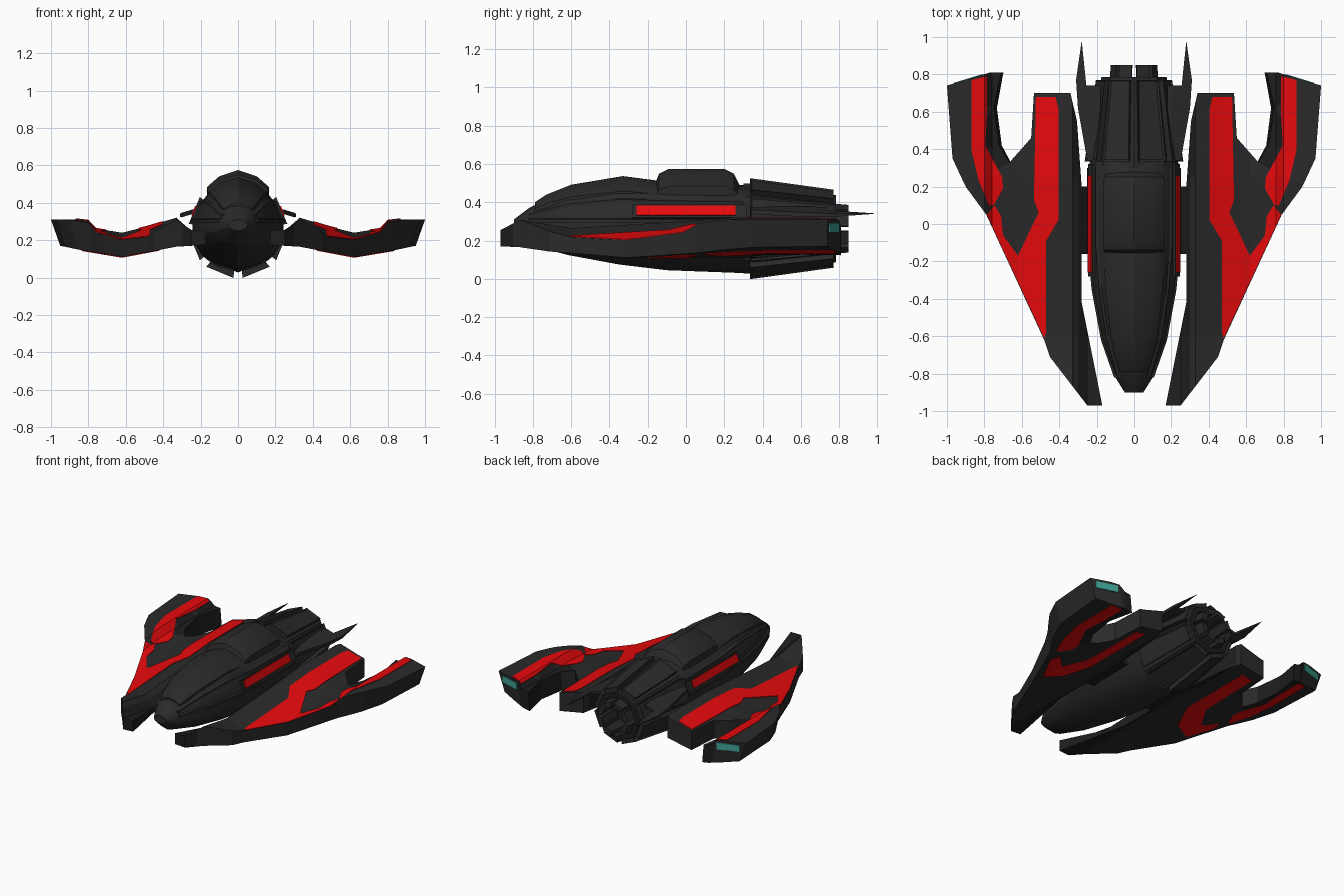
import bpy, bmesh, math
from mathutils import Vector, Matrix

cube = bpy.data.objects.get("Cube")
if cube:
    bpy.data.objects.remove(cube)


def material(name, rgb):
    m = bpy.data.materials.new(name)
    m.use_nodes = True
    m.diffuse_color = (*rgb, 1)
    m.node_tree.nodes["Principled BSDF"].inputs["Base Color"].default_value = (*rgb, 1)
    return m


charcoal = material("charcoal", (0.023, 0.023, 0.023))
black = material("black", (0.013, 0.013, 0.013))
red = material("red", (0.82, 0.003, 0.004))
teal = material("teal", (0.05, 0.36, 0.3))


def finish(name, bm, mats, mirror=False, smooth=False):
    bmesh.ops.recalc_face_normals(bm, faces=bm.faces)
    mesh = bpy.data.meshes.new(name)
    bm.to_mesh(mesh)
    bm.free()
    obj = bpy.data.objects.new(name, mesh)
    bpy.context.collection.objects.link(obj)
    for m in mats:
        mesh.materials.append(m)
    if mirror:
        obj.modifiers.new("Mirror", "MIRROR").use_axis[0] = True
    if smooth:
        bpy.ops.object.select_all(action="DESELECT")
        obj.select_set(True)
        bpy.context.view_layer.objects.active = obj
        bpy.ops.object.shade_smooth_by_angle(angle=math.radians(25))
    return obj


def lerp(table, t):
    for (a, va), (b, vb) in zip(table, table[1:]):
        if t <= b:
            return va + (vb - va) * max(0, t - a) / (b - a)
    return table[-1][1]


def add_loft(bm, rings):
    loops = [[bm.verts.new(p) for p in ring] for ring in rings]
    n = len(loops[0])
    for a, b in zip(loops, loops[1:]):
        for i in range(n):
            bm.faces.new((a[i], a[(i + 1) % n], b[(i + 1) % n], b[i]))
    bm.faces.new(loops[0])
    bm.faces.new(loops[-1])


def section(y, w, top, bottom, mid, profile):
    """Closed ring from a half profile running from top centre to bottom centre."""
    half = [Vector((x * w, y, mid + z * (top - mid if z > 0 else mid - bottom)))
            for x, z in profile]
    return half + [Vector((-p.x, p.y, p.z)) for p in reversed(half[1:-1])]


def slab(name, outline, top, bottom, mats, cuts_x=(), cuts_y=(), rule=None):
    """Plan outline, creased along x and y, thickened between two surfaces."""
    bm = bmesh.new()
    bm.faces.new([bm.verts.new((x, y, 0)) for x, y in outline]).normal_update()
    bmesh.ops.triangulate(bm, faces=bm.faces[:])
    for axis, cuts in ((0, cuts_x), (1, cuts_y)):
        for c in cuts:
            spot, normal = Vector(), Vector()
            spot[axis], normal[axis] = c, 1
            bmesh.ops.bisect_plane(bm, geom=bm.verts[:] + bm.edges[:] + bm.faces[:],
                                   plane_co=spot, plane_no=normal)
    lower = bm.verts[:]
    ext = bmesh.ops.extrude_face_region(bm, geom=bm.faces[:], use_keep_orig=True)
    upper = [v for v in ext["geom"] if isinstance(v, bmesh.types.BMVert)]
    for verts, surface in ((lower, bottom), (upper, top)):
        for v in verts:
            v.co = Vector(surface(v.co.x, v.co.y))
    if rule:
        for f in bm.faces:
            f.material_index = rule(f.calc_center_median())
    return finish(name, bm, mats, mirror=True)


# Wing surfaces: a shallow V across the span, rising toward the back
TOP_X = [(0.17, 0.25), (0.25, 0.25), (0.33, 0.32), (0.48, 0.275), (0.62, 0.24),
         (0.76, 0.262), (0.8, 0.305), (0.86, 0.312), (1, 0.31)]
LOW_X = [(0.17, 0.175), (0.33, 0.165), (0.62, 0.11), (0.86, 0.145), (1, 0.17)]
ALONG = [(-0.97, 0.005), (-0.6, -0.055), (-0.1, -0.025), (0.25, 0), (0.9, 0)]
CUT_X = sorted({x for x, z in TOP_X + LOW_X} | {0.3})
CUT_Y = [y for y, z in ALONG]


def wing_top(lift):
    return lambda x, y: (x, y, lerp(TOP_X, x) + lerp(ALONG, y) + lift)


def wing_low(lift):
    return lambda x, y: (x if x < 0.62 else 0.62 + (x - 0.62) * 0.87, y,
                         lerp(LOW_X, x) + lift)


wing = [(0.17, -0.97), (0.25, -0.97), (0.45, -0.71), (0.48, -0.62), (0.79, 0.05),
        (0.9, 0.2), (0.97, 0.35), (1, 0.74), (0.77, 0.81), (0.71, 0.81), (0.75, 0.62),
        (0.72, 0.42), (0.665, 0.33), (0.55, 0.46), (0.535, 0.7), (0.34, 0.7),
        (0.305, 0.55), (0.28, 0.2), (0.2, 0.2), (0.2, -0.16), (0.28, -0.16), (0.28, -0.42)]
slab("wing", wing, wing_top(0), wing_low(0), [charcoal, black], CUT_X, CUT_Y,
     lambda c: int(c.x < (0.335 if c.y > 0.25 else 0.3) or (c.y > 0.33 and 0.7 < c.x < 0.78)))

# Painted wing stripes
inner_stripe = [(0.405, 0.62), (0.42, 0.68), (0.525, 0.68), (0.535, 0.13), (0.51, 0.06),
                (0.54, 0), (0.62, -0.17), (0.7, -0.06), (0.71, 0.04), (0.745, 0.1),
                (0.787, 0.05), (0.48, -0.61), (0.47, -0.58), (0.47, -0.09), (0.405, 0.02)]
outer_stripe = [(0.75, 0.1), (0.7, 0.19), (0.705, 0.25), (0.795, 0.42), (0.785, 0.62),
                (0.785, 0.79), (0.87, 0.77), (0.87, 0.4), (0.83, 0.23), (0.775, 0.1)]
under_stripe = [(0.42, 0.62), (0.5, 0.62), (0.51, 0.14), (0.6, -0.02), (0.7, 0.06),
                (0.72, -0.02), (0.62, -0.2), (0.5, -0.14), (0.42, 0.05)]
for name, shape in (("inner_stripe", inner_stripe), ("outer_stripe", outer_stripe)):
    slab(name, shape, wing_top(0.004), wing_top(-0.003), [red], CUT_X, CUT_Y)
for name, shape in (("under_stripe", under_stripe), ("under_outer_stripe", outer_stripe)):
    slab(name, shape, wing_low(0.003), wing_low(-0.004), [red], CUT_X, CUT_Y)


def box(name, loc, size, axis, angle, mat):
    bm = bmesh.new()
    bmesh.ops.create_cube(bm, size=1, matrix=Matrix.Translation(loc)
                          @ Matrix.Rotation(angle, 4, axis) @ Matrix.Diagonal((*size, 1)))
    return finish(name, bm, [mat], mirror=True)


box("wing_light", (0.885, 0.774, 0.268), (0.16, 0.009, 0.05), "Z", -0.295, teal)
box("side_stripe", (0.235, 0, 0.357), (0.009, 0.52, 0.055), "Y", -0.35, red)
box("side_stripe_bed", (0.227, 0.02, 0.352), (0.014, 0.6, 0.075), "Y", -0.35, charcoal)

# Main hull
HULL = [(0, 1), (0.3, 0.96), (0.6, 0.82), (0.82, 0.55), (0.97, 0.2), (1, 0),
        (1, -0.3), (0.8, -0.65), (0.5, -0.87), (0, -1)]
hull_rows = [(-0.9, 0.05, 0.31, 0.25), (-0.82, 0.1, 0.37, 0.18), (-0.62, 0.17, 0.47, 0.125),
             (-0.35, 0.22, 0.515, 0.075), (-0.1, 0.243, 0.5, 0.045), (0.3, 0.243, 0.49, 0.03),
             (0.36, 0.23, 0.46, 0.06)]
bm = bmesh.new()
add_loft(bm, [section(*row, 0.285, HULL) for row in hull_rows])
finish("hull", bm, [charcoal], smooth=True)

# Canopies with a soft centre ridge
CANOPY = [(0, 1), (0.6, 0.88), (1, 0.67), (1, 0), (0, -1)]
front = [(-0.79, 0.075, 0.4), (-0.73, 0.095, 0.44), (-0.6, 0.125, 0.492),
         (-0.33, 0.155, 0.537), (-0.14, 0.16, 0.512)]
rear = [(-0.16, 0.15, 0.5), (-0.14, 0.162, 0.55), (-0.09, 0.166, 0.575),
        (0.2, 0.166, 0.575), (0.25, 0.16, 0.55), (0.28, 0.15, 0.49)]
for name, rows in (("front_canopy", front), ("rear_canopy", rear)):
    bm = bmesh.new()
    add_loft(bm, [section(*row, 0.29, 0.3, CANOPY) for row in rows])
    finish(name, bm, [charcoal], smooth=True)

# Raised rails along the hull: waistline and canopy edge
for name, point, lift in (("waist_rail", 5, 0.022), ("canopy_rail", 3, 0.0)):
    bm = bmesh.new()
    rings = []
    for row in hull_rows[1:-1]:
        c = section(*row, 0.285, HULL)[point] + Vector((0, 0, lift))
        rings.append([c + Vector((dx, 0, dz)) for dx, dz in
                      ((-0.02, -0.013), (0.007, -0.013), (0.007, 0.004), (-0.016, 0.013))])
    add_loft(bm, rings)
    finish(name, bm, [charcoal], mirror=True)

# Engine housing with a recessed octagonal mouth
AXIS_Z = 0.262


def polar(y, r, angle):
    return Vector((r * math.sin(angle), y, AXIS_Z + r * math.cos(angle)))


bm = bmesh.new()
add_loft(bm, [[polar(y, r, math.tau * k / 8) for k in range(8)] for y, r in
              ((0.3, 0.235), (0.36, 0.235), (0.785, 0.175), (0.785, 0.14), (0.66, 0.125))])
for f in bm.faces:
    c = f.calc_center_median()
    f.material_index = int(c.y > 0.7 or (c.y > 0.6 and math.hypot(c.x, c.z - AXIS_Z) < 0.13))
finish("engine_housing", bm, [charcoal, black])


def plates(name, front_row, back_row, spread, inset):
    """Eight tapered plates around the engine axis; each row is y, inner, outer."""
    bm = bmesh.new()
    for k in range(8):
        a = math.tau * (k + 0.5) / 8
        add_loft(bm, [[polar(y, r, a + s) for r, s in ((inner, -spread), (outer, -spread),
                       (outer, spread), (inner, spread))]
                      for y, inner, outer in (front_row, back_row)])
    bmesh.ops.recalc_face_normals(bm, faces=bm.faces)
    if inset:
        outside = []
        for f in bm.faces:
            c = f.calc_center_median()
            if f.normal.dot(Vector((c.x, 0, c.z - AXIS_Z)).normalized()) > 0.8:
                outside.append(f)
        bmesh.ops.inset_individual(bm, faces=outside, thickness=0.014, depth=-0.007)
    finish(name, bm, [charcoal])


plates("engine_panels", (0.335, 0.2, 0.265), (0.77, 0.15, 0.205), 0.3, True)
plates("nozzle_petals", (0.67, 0.105, 0.14), (0.85, 0.09, 0.125), 0.29, False)

# Tail fins
fin = [(0.18, 0.34), (0.25, 0.34), (0.3, 0.62), (0.31, 0.77), (0.28, 0.98),
       (0.255, 0.74), (0.18, 0.74)]


def fin_surface(half):
    return lambda x, y: (x, y, 0.365 - 0.3 * max(0, x - 0.2)
                         + half * min(1, max(0.15, (1 - y) * 3)))


slab("tail_fin", fin, fin_surface(0.012), fin_surface(-0.012), [charcoal], (0.2,), (0.667,))
